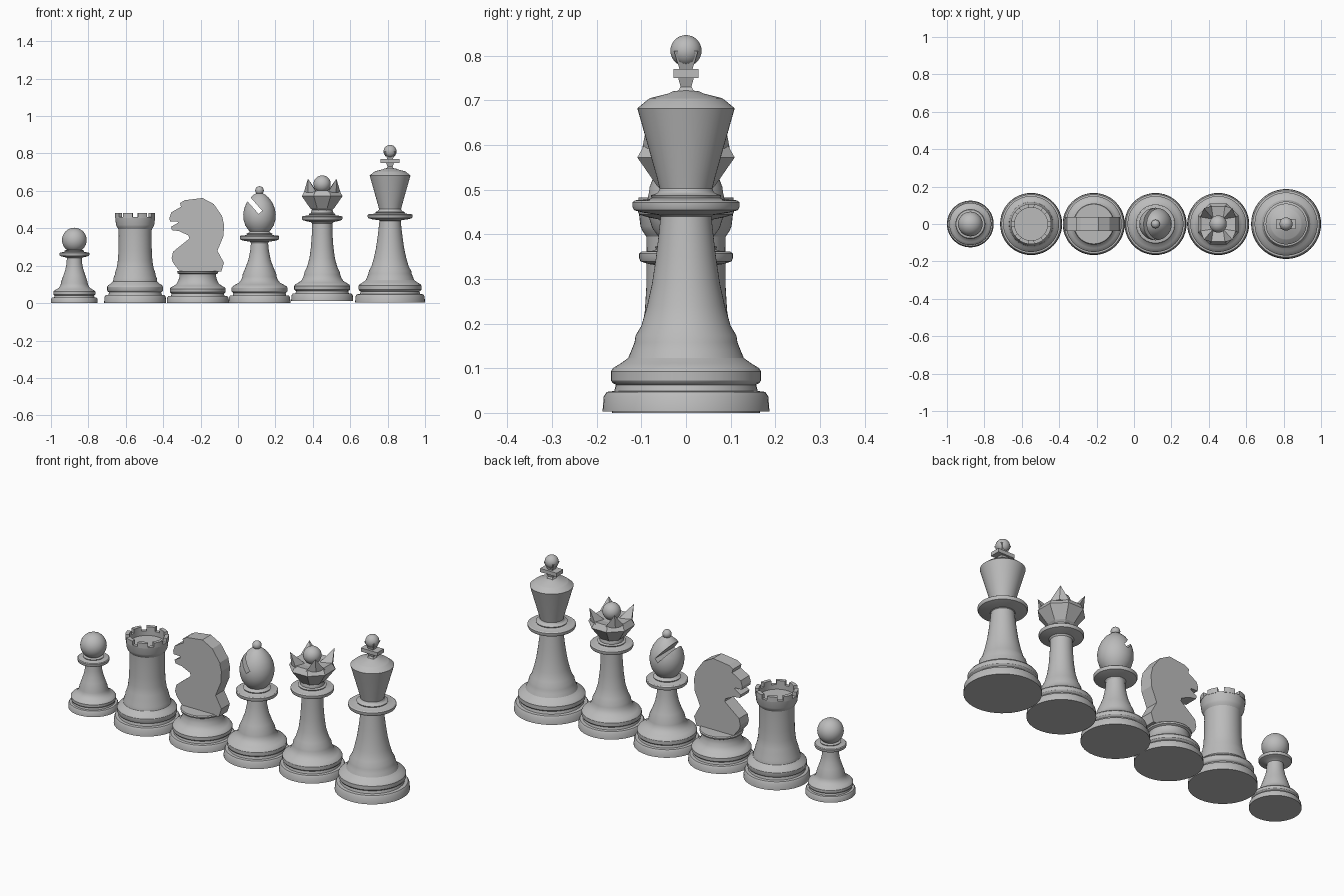
import bpy, bmesh
from math import sin, cos, pi, radians
from mathutils import Matrix, Vector

if "Cube" in bpy.data.objects:
    bpy.data.objects.remove(bpy.data.objects["Cube"], do_unlink=True)

grey = bpy.data.materials.new("plain grey")
grey.use_nodes = True
grey.diffuse_color = (0.5, 0.5, 0.5, 1)
grey.node_tree.nodes["Principled BSDF"].inputs["Base Color"].default_value = (0.5, 0.5, 0.5, 1)


def finish(name, bm, x, smooth=True):
    """Turn a bmesh into an object standing at x."""
    bmesh.ops.recalc_face_normals(bm, faces=bm.faces)
    mesh = bpy.data.meshes.new(name)
    bm.to_mesh(mesh)
    bm.free()
    mesh.materials.append(grey)
    obj = bpy.data.objects.new(name, mesh)
    obj.location.x = x
    bpy.context.collection.objects.link(obj)
    if smooth:
        shade(obj)
    return obj


def shade(obj):
    bpy.ops.object.select_all(action='DESELECT')
    obj.select_set(True)
    bpy.context.view_layer.objects.active = obj
    bpy.ops.object.shade_smooth_by_angle(angle=radians(30))


def lathe(name, x, profile, sides=48, turn=0.0, smooth=True):
    """Spin a (radius, height) profile and cap both ends."""
    bm = bmesh.new()
    rings = []
    for r, z in profile:
        rings.append([bm.verts.new((r * cos(turn + 2 * pi * i / sides),
                                    r * sin(turn + 2 * pi * i / sides), z))
                      for i in range(sides)])
    for low, high in zip(rings, rings[1:]):
        for i in range(sides):
            j = (i + 1) % sides
            bm.faces.new((low[i], low[j], high[j], high[i]))
    bm.faces.new(rings[0][::-1])
    bm.faces.new(rings[-1])
    return finish(name, bm, x, smooth)


def ball(name, x, z, r):
    bm = bmesh.new()
    bmesh.ops.create_uvsphere(bm, u_segments=32, v_segments=16, radius=r,
                              matrix=Matrix.Translation((0, 0, z)))
    return finish(name, bm, x)


def prism(name, x, bottom, top, z0, z1):
    """Box whose bottom and top have their own half sizes."""
    bm = bmesh.new()
    bmesh.ops.create_cube(bm, size=2)
    for v in bm.verts:
        sx, sy = top if v.co.z > 0 else bottom
        v.co = (v.co.x * sx, v.co.y * sy, z1 if v.co.z > 0 else z0)
    return finish(name, bm, x, False)


def foot(r, waist, top, z=0.0):
    """Stepped base shared by every piece."""
    k = top / 0.17
    steps = [(r, 0), (r * .985, .034), (r * .95, .044), (r * .86, .046), (r * .84, .06),
             (r * .88, .064), (r * .9, .07), (r * .9, .09), (r * .87, .098), (r * .78, .108),
             (waist + (r * .78 - waist) * .5, .12), (waist * 1.08, .138),
             (waist * 1.02, .155), (waist, .17)]
    return [(a, z + h * k) for a, h in steps]


def collar(r, inner, z, h):
    """Rounded ring around a stem."""
    return [(inner, z - h), (r * .8, z - h * .75), (r * .97, z - h * .5), (r, z - h * .15),
            (r, z + h * .3), (r * .95, z + h * .5), (r * .7, z + h * .6),
            (r * .64, z + h * .75), (r * .66, z + h), (r * .55, z + h * 1.2)]


# Pawn
PAWN = -.875
lathe("pawn_body", PAWN, foot(.125, .07, .115) +
      [(.058, .15), (.048, .18), (.042, .21), (.04, .24)] + collar(.08, .045, .262, .018))
ball("pawn_head", PAWN, .337, .066)

# Rook, with a sunken top and a ring of teeth
ROOK = -.55
lathe("rook_body", ROOK, foot(.166, .107, .165) +
      [(.098, .19), (.092, .23), (.089, .28), (.088, .36), (.089, .395), (.098, .408),
       (.102, .418), (.107, .46), (.088, .46), (.088, .435)])
bm = bmesh.new()
STEPS = 4
for tooth in range(8):
    middle = (tooth + .5) * pi / 4
    arc = [middle + (s / STEPS - .5) * .5 for s in range(STEPS + 1)]
    outline = [(.108 * cos(a), .108 * sin(a)) for a in arc]
    outline += [(.088 * cos(a), .088 * sin(a)) for a in reversed(arc)]
    base = bm.faces.new([bm.verts.new((p, q, .455)) for p, q in outline])
    grown = bmesh.ops.extrude_face_region(bm, geom=[base])["geom"]
    bmesh.ops.translate(bm, vec=(0, 0, .027),
                        verts=[g for g in grown if isinstance(g, bmesh.types.BMVert)])
finish("rook_battlements", bm, ROOK)

# Knight, a flat horse head on a round base
KNIGHT = -.215
lathe("knight_base", KNIGHT, foot(.166, .098, .145) +
      [(.098, .155), (.108, .16), (.11, .168), (.106, .173)])
head = [(-.095, .168), (-.132, .215), (-.14, .24), (-.132, .275), (-.045, .345), (-.05, .362),
        (-.1, .385), (-.138, .39), (-.143, .408), (-.105, .43), (-.11, .437), (-.148, .437),
        (-.152, .455), (-.142, .485), (-.09, .515), (-.095, .535), (-.07, .55), (.025, .562),
        (.085, .53), (.13, .465), (.14, .42), (.138, .36), (.105, .28), (.14, .215), (.125, .168)]
bm = bmesh.new()
side = bm.faces.new([bm.verts.new((p, -.037, q)) for p, q in head])
grown = bmesh.ops.extrude_face_region(bm, geom=[side])["geom"]
bmesh.ops.translate(bm, vec=(0, .074, 0),
                    verts=[g for g in grown if isinstance(g, bmesh.types.BMVert)])
finish("knight_head", bm, KNIGHT, False)

# Bishop, with a slanted slot cut through the head
BISHOP = .115
lathe("bishop_body", BISHOP, foot(.166, .09, .155) +
      [(.075, .19), (.06, .23), (.05, .28), (.046, .32)] + collar(.105, .05, .35, .022) +
      [(.05, .385)])
mitre = lathe("bishop_head", BISHOP,
              [(.045, .375), (.06, .392), (.076, .415), (.085, .445), (.087, .475),
               (.082, .505), (.07, .535), (.051, .562), (.03, .581), (.012, .59)], smooth=False)
bm = bmesh.new()
tilt = Matrix.Rotation(-.72, 4, 'Y')
bmesh.ops.create_cube(bm, size=1, matrix=Matrix.Translation(Vector((.005, 0, .485)) +
                      tilt @ Vector((0, 0, .1))) @ tilt @ Matrix.Diagonal((.026, .3, .2, 1)))
cutter = finish("slot_cutter", bm, BISHOP, False)
cutter.hide_render = True
cut = mitre.modifiers.new("slot", 'BOOLEAN')
cut.operation = 'DIFFERENCE'
cut.solver = 'EXACT'
cut.object = cutter
bpy.context.view_layer.objects.active = mitre
bpy.ops.object.modifier_apply(modifier="slot")
bpy.data.objects.remove(cutter, do_unlink=True)
shade(mitre)
ball("bishop_tip", BISHOP, .602, .023)

# Queen, with a faceted bowl and four points
QUEEN = .45
lathe("queen_body", QUEEN, foot(.166, .095, .155, .01) +
      [(.082, .19), (.068, .24), (.06, .3), (.055, .37), (.054, .425)] +
      collar(.108, .06, .455, .022) + [(.06, .485), (.055, .5), (.065, .51)])
lathe("queen_bowl", QUEEN, [(.055, .495), (.07, .508), (.118, .572), (.1, .602), (.05, .595)],
      sides=8, turn=pi / 8, smooth=False)
for sx in (-1, 1):
    for sy in (-1, 1):
        bm = bmesh.new()
        tip = bm.verts.new((sx * .076, sy * .084, .665))
        corners = [(.098, .03), (.075, .075), (.03, .098), (.025, .025)]
        ring = [bm.verts.new((sx * p, sy * q, .592)) for p, q in corners]
        bm.faces.new(ring)
        for i in range(4):
            bm.faces.new((ring[i], ring[(i + 1) % 4], tip))
        finish("queen_crown_point", bm, QUEEN, False)
ball("queen_orb", QUEEN, .637, .046)

# King, with a tall cup and a cross topped by a small ball
KING = .813
lathe("king_body", KING, foot(.187, .113, .17, .003) +
      [(.1, .195), (.087, .24), (.076, .29), (.067, .35), (.06, .41), (.057, .44)] +
      collar(.12, .06, .465, .022) + [(.062, .495), (.058, .505)])
lathe("king_cup", KING, [(.057, .495), (.066, .53), (.109, .682), (.085, .702), (.08, .705),
                         (.04, .715), (.03, .72), (.015, .722)])
prism("king_cross_lower_arm", KING, (.022, .02), (.012, .012), .715, .732)
prism("king_cross_stem", KING, (.014, .012), (.022, .018), .73, .752)
for s in (-1, 1):
    arm = prism("king_cross_side_arm", KING, (.025, .028), (.025, .028), .75, .77)
    arm.location.x += s * .025
prism("king_cross_upper_arm", KING, (.014, .014), (.03, .027), .768, .81)
ball("king_finial", KING, .811, .035)
